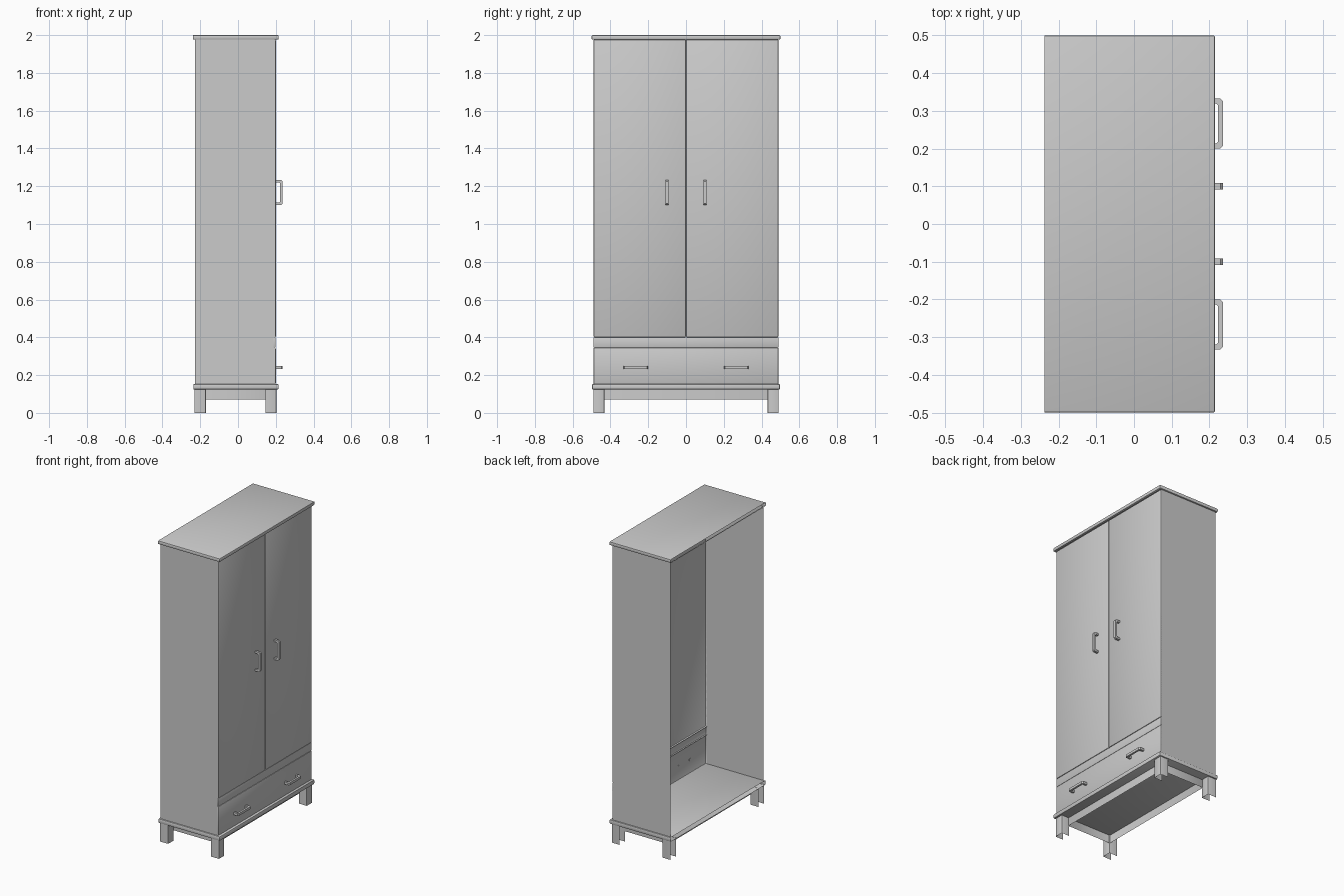
import bpy, bmesh
from mathutils import Vector

if "Cube" in bpy.data.objects:
    bpy.data.objects.remove(bpy.data.objects["Cube"])


def shell(name, x, y, z, skip=("-x",), bevel=0.004, rim=0.0):
    """Box of thin faces; faces in skip are left open, rim opens the underside to a border."""
    bm = bmesh.new()
    bmesh.ops.create_cube(bm, size=1)
    for v in bm.verts:
        v.co = Vector([(a + b) / 2 + c * (b - a) for (a, b), c in zip((x, y, z), v.co)])
    bm.normal_update()
    axes = {"-x": (-1, 0, 0), "+x": (1, 0, 0), "-z": (0, 0, -1), "+z": (0, 0, 1)}
    gone = [f for f in bm.faces if any(f.normal.dot(Vector(axes[s])) > 0.9 for s in skip)]
    bmesh.ops.delete(bm, geom=gone, context="FACES")
    if bevel:
        edges = [e for e in bm.edges if not e.is_boundary]
        bmesh.ops.bevel(bm, geom=edges, offset=bevel, segments=2, profile=0.5, affect="EDGES")
    if rim:
        bm.normal_update()
        under = max((f for f in bm.faces if f.normal.z < -0.9), key=lambda f: f.calc_area())
        bmesh.ops.inset_region(bm, faces=[under], thickness=rim, use_boundary=True)
        bmesh.ops.delete(bm, geom=[under], context="FACES")
    return finish(name, bm)


def finish(name, bm):
    me = bpy.data.meshes.new(name)
    bm.to_mesh(me)
    bm.free()
    ob = bpy.data.objects.new(name, me)
    bpy.context.collection.objects.link(ob)
    bpy.context.view_layer.objects.active = ob
    for o in bpy.context.selected_objects:
        o.select_set(False)
    ob.select_set(True)
    bpy.ops.object.shade_smooth_by_angle(angle=0.7)
    return ob


def handle(name, y, z, upright):
    """Bracket profile, (out from the panel, along the grip), extruded to its width."""
    prof = [(0.197, -0.066), (0.229, -0.066), (0.236, -0.059), (0.236, 0.059),
            (0.229, 0.066), (0.197, 0.066), (0.197, 0.053), (0.218, 0.053),
            (0.223, 0.048), (0.223, -0.048), (0.218, -0.053), (0.197, -0.053)]
    bm = bmesh.new()
    w = 0.008
    pts = [(p, y - w, z + s) if upright else (p, y + s, z - w) for p, s in prof]
    face = bm.faces.new([bm.verts.new(p) for p in pts])
    ext = bmesh.ops.extrude_face_region(bm, geom=[face])["geom"]
    move = (0, 2 * w, 0) if upright else (0, 0, 2 * w)
    bmesh.ops.translate(bm, vec=move, verts=[v for v in ext if isinstance(v, bmesh.types.BMVert)])
    bmesh.ops.recalc_face_normals(bm, faces=bm.faces)
    return finish(name, bm)


# top and base boards, open at the back
shell("top_board", (-0.237, 0.215), (-0.5, 0.5), (1.976, 2.0), bevel=0.006, rim=0.012)
shell("base_board", (-0.235, 0.215), (-0.498, 0.498), (0.124, 0.153), bevel=0.006)

# apron between the legs
shell("apron", (-0.175, 0.15), (-0.435, 0.435), (0.07, 0.125), skip=("-z", "+z"))

# drawer front and the rail above it
shell("drawer_front", (0.19, 0.2), (-0.49, 0.49), (0.152, 0.345), bevel=0.006)
shell("drawer_rail", (0.188, 0.198), (-0.49, 0.49), (0.345, 0.4), bevel=0.002)

for side, s in (("left", -1), ("right", 1)):
    def span(a, b):
        return tuple(sorted((s * a, s * b)))
    # side walls
    bm = bmesh.new()
    corners = [(-0.228, 0.152), (0.195, 0.152), (0.195, 1.977), (-0.228, 1.977)]
    bm.faces.new([bm.verts.new((x, s * 0.49, z)) for x, z in corners][::-s])
    bm.normal_update()
    if bm.faces[:][0].normal.y * s < 0 if not bm.faces.ensure_lookup_table() else False:
        bmesh.ops.reverse_faces(bm, faces=bm.faces[:])
    finish(side + "_side_wall", bm)
    # doors
    shell(side + "_door", (0.19, 0.201), span(0, 0.49), (0.4, 1.977), bevel=0.007)
    # hollow legs
    shell(side + "_front_leg", (0.145, 0.203), span(0.432, 0.49), (0, 0.125), skip=("-x", "+z", "-z"))
    shell(side + "_back_leg", (-0.23, -0.17), span(0.432, 0.49), (0, 0.125), skip=("-x", "+z", "-z"))
    # handles
    handle(side + "_door_handle", s * 0.1, 1.167, True)
    handle(side + "_drawer_handle", s * 0.266, 0.24, False)
